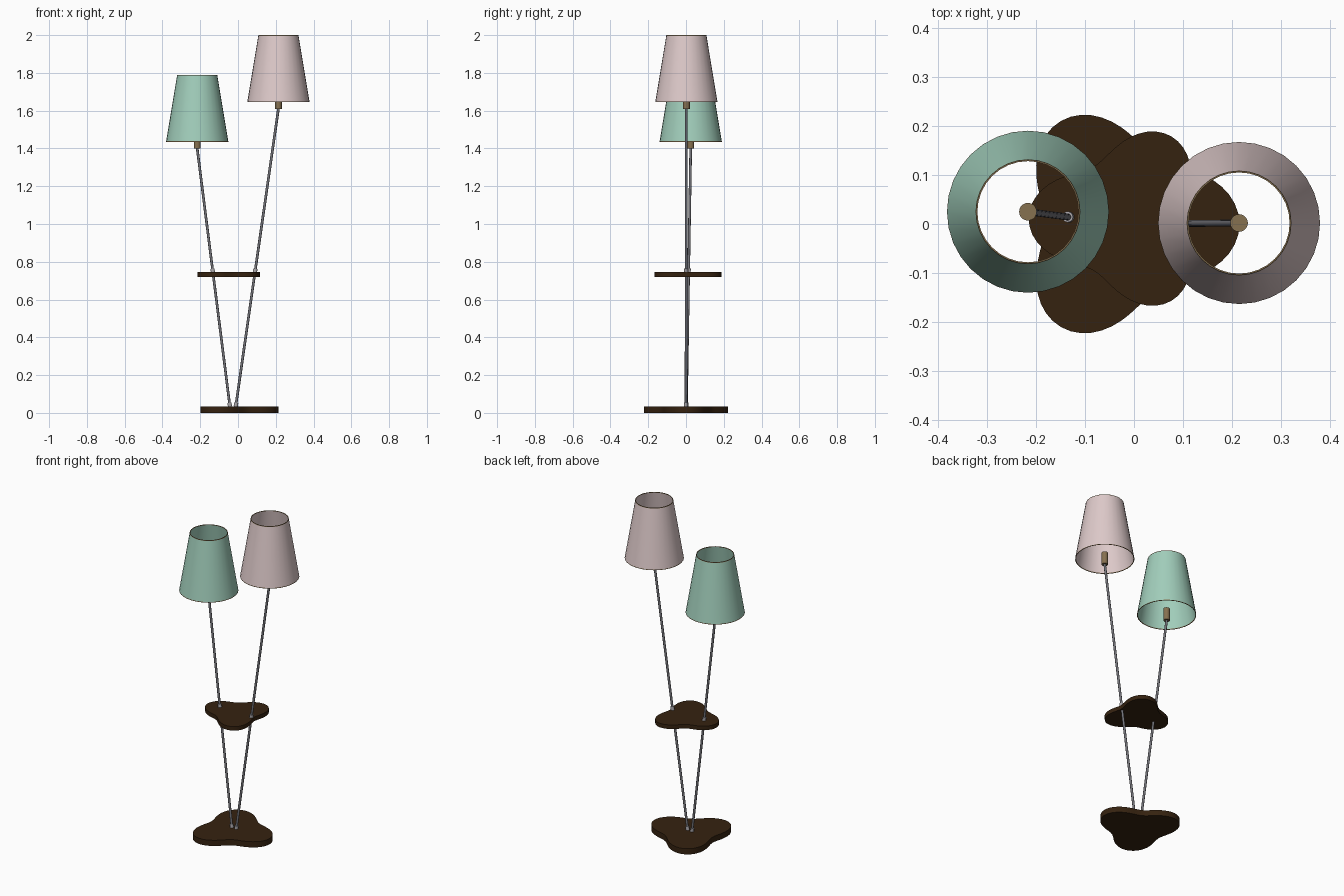
import bpy, bmesh, math
from mathutils import Vector

if "Cube" in bpy.data.objects:
    bpy.data.objects.remove(bpy.data.objects["Cube"])


def mat(name, r, g, b):
    m = bpy.data.materials.new(name)
    m.diffuse_color = (r, g, b, 1)
    m.use_nodes = True
    m.node_tree.nodes["Principled BSDF"].inputs["Base Color"].default_value = m.diffuse_color
    return m


WOOD = mat("dark_wood", 0.036, 0.016, 0.005)
GREEN = mat("mint_green", 0.36, 0.62, 0.50)
PINK = mat("pale_pink", 0.73, 0.59, 0.59)
STEEL = mat("grey_steel", 0.17, 0.17, 0.19)
COLLAR = mat("light_steel", 0.42, 0.40, 0.42)
BRASS = mat("dull_brass", 0.24, 0.165, 0.08)


def finish(name, bm, mats, angle=35):
    bmesh.ops.recalc_face_normals(bm, faces=bm.faces)
    me = bpy.data.meshes.new(name)
    bm.to_mesh(me)
    bm.free()
    ob = bpy.data.objects.new(name, me)
    bpy.context.collection.objects.link(ob)
    for m in mats:
        me.materials.append(m)
    bpy.ops.object.select_all(action='DESELECT')
    ob.select_set(True)
    bpy.context.view_layer.objects.active = ob
    bpy.ops.object.shade_smooth_by_angle(angle=math.radians(angle))
    return ob


# three-lobed wooden slab
def slab(name, cx, cy, z0, z1, a, b, turn):
    bm = bmesh.new()
    n = 72
    ring = []
    for i in range(n):
        t = 2 * math.pi * i / n
        r = a + b * math.cos(3 * t)
        ring.append(bm.verts.new((cx + r * math.cos(t + turn), cy + r * math.sin(t + turn), z0)))
    face = bm.faces.new(ring)
    out = bmesh.ops.extrude_face_region(bm, geom=[face])
    for v in out["geom"]:
        if isinstance(v, bmesh.types.BMVert):
            v.co.z = z1
    finish(name, bm, [WOOD])


# solid cylinder between two points
def rod(name, p, q, r, material, sides=16):
    p, q = Vector(p), Vector(q)
    d = q - p
    bm = bmesh.new()
    bmesh.ops.create_cone(bm, cap_ends=True, segments=sides, radius1=r, radius2=r, depth=d.length)
    rot = d.to_track_quat('Z', 'Y').to_matrix()
    for v in bm.verts:
        v.co = rot @ v.co + (p + q) / 2
    finish(name, bm, [material])


# thin open cone shade with brass trimmed rims
def shade(name, x, y, z0, z1, r0, r1, material):
    t, h, sides = 0.003, 0.004, 32
    s = (r1 - r0) / (z1 - z0)
    prof = [(r0, z0), (r0 + s * h, z0 + h), (r1 - s * h, z1 - h), (r1, z1),
            (r1 - t, z1), (r1 - t - s * h, z1 - h), (r0 - t + s * h, z0 + h), (r0 - t, z0)]
    bm = bmesh.new()
    rings = [[bm.verts.new((x + r * math.cos(2 * math.pi * i / sides),
                            y + r * math.sin(2 * math.pi * i / sides), z))
              for i in range(sides)] for r, z in prof]
    for k in range(len(prof)):
        a, b = rings[k], rings[(k + 1) % len(prof)]
        for i in range(sides):
            j = (i + 1) % sides
            f = bm.faces.new((a[i], a[j], b[j], b[i]))
            f.material_index = 0 if k in (1, 5) else 1
    finish(name, bm, [material, BRASS])


slab("base", -0.0275, 0, 0, 0.035, 0.198, 0.0445, 0)
slab("shelf", -0.021, 0.011, 0.72, 0.745, 0.158, 0.0356, math.pi)

# two leaning lamps: foot, head, shade bottom height, colour
lamps = [("left", (-0.041, 0.002, 0.02), (-0.216, 0.025, 1.40), 1.435, GREEN),
         ("right", (-0.014, 0.0, 0.02), (0.214, 0.002, 1.61), 1.645, PINK)]
for side, foot, head, zs, colour in lamps:
    f, h = Vector(foot), Vector(head)
    d = (h - f) / (h.z - f.z)
    at = lambda z: f + d * (z - f.z)
    rod(side + "_pole", f, at(h.z + 0.01), 0.007, STEEL)
    for part, z in (("base", 0.034), ("shelf", 0.744)):
        rod(f"{side}_{part}_collar", at(z), at(z + 0.02), 0.011, COLLAR)
    rod(side + "_socket", h, (h.x, h.y, h.z + 0.075), 0.018, BRASS, 20)
    shade(side + "_shade", h.x, h.y, zs, zs + 0.355, 0.165, 0.106, colour)
